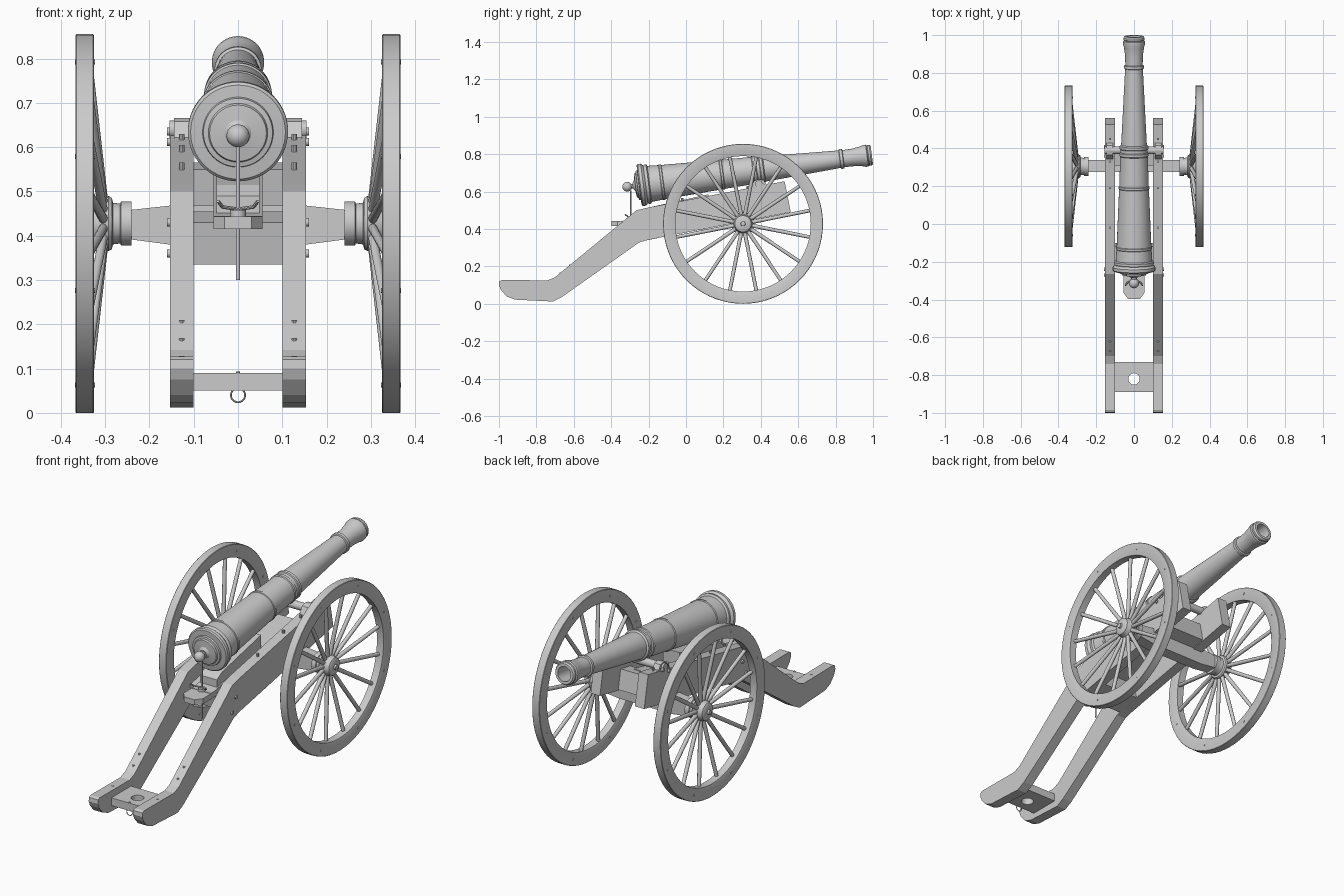
import bpy, bmesh
from math import pi, cos, sin, radians
from mathutils import Matrix, Vector


def finish(name, bm, smooth=True):
    bmesh.ops.recalc_face_normals(bm, faces=bm.faces)
    me = bpy.data.meshes.new(name)
    bm.to_mesh(me)
    bm.free()
    ob = bpy.data.objects.new(name, me)
    bpy.context.collection.objects.link(ob)
    if smooth:
        bpy.ops.object.select_all(action='DESELECT')
        ob.select_set(True)
        bpy.context.view_layer.objects.active = ob
        bpy.ops.object.shade_smooth_by_angle(angle=radians(32))
    return ob


def lathe(name, profile, matrix, seg=48):
    """Revolve (along, radius) points about local z, then place with matrix."""
    bm = bmesh.new()
    vs = [bm.verts.new((r, 0, s)) for s, r in profile]
    es = [bm.edges.new(p) for p in zip(vs, vs[1:])]
    bmesh.ops.spin(bm, geom=vs + es, cent=(0, 0, 0), axis=(0, 0, 1),
                   angle=2 * pi, steps=seg, use_duplicate=False)
    bmesh.ops.remove_doubles(bm, verts=bm.verts, dist=1e-5)
    bm.transform(matrix)
    return finish(name, bm)


def extrude(name, pts, lo, hi, axis):
    """Extrude a 2D outline along axis 'x' (y,z points), 'y' (x,z) or 'z' (x,y)."""
    place = {'x': lambda a, b: (lo, a, b), 'y': lambda a, b: (a, lo, b),
             'z': lambda a, b: (a, b, lo)}[axis]
    d = {'x': (hi - lo, 0, 0), 'y': (0, hi - lo, 0), 'z': (0, 0, hi - lo)}[axis]
    bm = bmesh.new()
    f = bm.faces.new([bm.verts.new(place(*p)) for p in pts])
    g = bmesh.ops.extrude_face_region(bm, geom=[f])['geom']
    bmesh.ops.translate(bm, vec=d, verts=[v for v in g if isinstance(v, bmesh.types.BMVert)])
    return finish(name, bm, False)


def along(a, b):
    a, b = Vector(a), Vector(b)
    return Matrix.Translation(a) @ (b - a).to_track_quat('Z', 'Y').to_matrix().to_4x4()


def rod(name, a, b, r, seg=16, r2=None):
    n = (Vector(b) - Vector(a)).length
    return lathe(name, [(0, 0), (0, r), (n, r2 or r), (n, 0)], along(a, b), seg)


def ring(name, centre, R, r, plane='y'):
    pts = [(r * sin(i * pi / 5), R + r * cos(i * pi / 5)) for i in range(11)]
    d = Vector((0, 1, 0)) if plane == 'y' else Vector((0, 0, 1))
    c = Vector(centre)
    return lathe(name, pts, along(c, c + d), 24)


# Barrel, bored at the muzzle, with rings and breech mouldings
tilt = radians(7.4)
breech = Vector((0, -0.25, 0.634))
axis = Vector((0, cos(tilt), sin(tilt)))
barrel_m = along(breech, breech + axis)
barrel = [(-0.035, 0), (-0.034, 0.018), (-0.024, 0.03), (-0.02, 0.064), (-0.012, 0.067),
          (-0.01, 0.078), (-0.002, 0.08), (0.0, 0.107), (0.006, 0.113), (0.022, 0.113),
          (0.028, 0.108), (0.034, 0.102), (0.04, 0.106), (0.05, 0.106), (0.056, 0.097),
          (0.115, 0.093), (0.118, 0.096), (0.128, 0.096), (0.131, 0.092),
          (0.438, 0.079), (0.441, 0.082), (0.451, 0.082), (0.454, 0.078),
          (0.612, 0.073), (0.616, 0.077), (0.63, 0.077), (0.634, 0.072),
          (0.65, 0.072), (0.654, 0.076), (0.668, 0.076), (0.674, 0.068),
          (1.08, 0.047), (1.083, 0.053), (1.098, 0.053), (1.101, 0.046),
          (1.15, 0.047), (1.195, 0.053), (1.215, 0.059), (1.228, 0.059), (1.232, 0.053),
          (1.236, 0.056), (1.246, 0.056), (1.254, 0.050), (1.254, 0.037), (0.6, 0.037), (0.59, 0)]
lathe("barrel", barrel, barrel_m, 56)
knob = [(-0.065 - 0.026 * cos(i * pi / 12), 0.026 * sin(i * pi / 12)) for i in range(11)]
lathe("breech_knob", knob + [(-0.035, 0.012), (-0.028, 0.018), (-0.028, 0)], barrel_m, 32)
rod("trunnion", (-0.155, 0.39, 0.64), (0.155, 0.39, 0.64), 0.02, 24)

# Carriage cheeks and their hardware
cheek = [(-0.985, 0.127), (-0.74, 0.125), (-0.70, 0.142), (-0.265, 0.50), (-0.20, 0.515),
         (0.527, 0.655), (0.56, 0.49), (-0.20, 0.342), (-0.25, 0.328), (-0.665, 0.035),
         (-0.71, 0.012), (-0.915, 0.022), (-0.96, 0.04), (-0.99, 0.075), (-1.0, 0.10), (-0.998, 0.12)]
for s, side in ((-1, "left"), (1, "right")):
    extrude(f"{side}_cheek", cheek, s * 0.10, s * 0.153, 'x')
    # trunnion cap strap following the slope of the cheek top
    extrude(f"{side}_trunnion_cap", [(0.31, 0.61), (0.345, 0.622), (0.365, 0.658), (0.39, 0.666),
            (0.415, 0.661), (0.43, 0.638), (0.47, 0.642), (0.47, 0.625), (0.31, 0.60)],
            s * 0.11, s * 0.145, 'x')
    for y, z in ((-0.24, 0.43), (-0.27, 0.36), (0.36, 0.612), (0.41, 0.635)):
        rod(f"{side}_side_bolt", (s * 0.15, y, z), (s * 0.16, y, z), 0.009, 12)
    for y, z in ((0.19, 0.585), (-0.02, 0.545), (0.33, 0.61), (0.45, 0.635)):
        rod(f"{side}_top_bolt", (s * 0.127, y, z), (s * 0.127, y, z + 0.02), 0.006, 10)
    for y, z in ((-0.62, 0.203), (-0.67, 0.162), (-0.84, 0.122)):
        rod(f"{side}_trail_bolt", (s * 0.127, y, z), (s * 0.127, y, z + 0.006), 0.006, 10)

# Cross pieces between the cheeks
extrude("rear_transom", [(-0.23, 0.335), (-0.10, 0.362), (-0.12, 0.455), (-0.25, 0.43)], -0.10, 0.10, 'x')
extrude("front_transom", [(0.33, 0.45), (0.41, 0.465), (0.39, 0.565), (0.31, 0.55)], -0.10, 0.10, 'x')

# Trail plate with round pintle hole, built as a bridged strip around the hole
bm = bmesh.new()
angles = [i * pi / 16 for i in range(32)]
loops = []
for z in (0.05, 0.09):
    inner = [bm.verts.new((0.03 * cos(a), -0.82 + 0.03 * sin(a), z)) for a in angles]
    outer = []
    for a in angles:
        k = 1 / max(abs(cos(a)), abs(sin(a)))
        outer.append(bm.verts.new((0.102 * k * cos(a), -0.81 + 0.08 * k * sin(a), z)))
    loops += [inner, outer]
for a, b in ((0, 1), (1, 3), (3, 2), (2, 0)):
    for i in range(32):
        j = (i + 1) % 32
        bm.faces.new((loops[a][i], loops[a][j], loops[b][j], loops[b][i]))
finish("trail_transom", bm, False)
ring("trail_ring", (0, -0.885, 0.04), 0.016, 0.002)
rod("ring_staple", (0, -0.885, 0.052), (0, -0.885, 0.094), 0.004, 10)

# Elevating bed, wedge and screw under the breech
extrude("elevating_bed", [(-0.27, 0.415), (-0.25, 0.42), (0.35, 0.53), (0.345, 0.56), (-0.26, 0.448),
                          (-0.28, 0.445), (-0.30, 0.445), (-0.30, 0.415)], -0.055, 0.055, 'x')
extrude("bed_tongue", [(-0.055, -0.30), (-0.055, -0.365), (-0.03, -0.398), (0.03, -0.398),
                       (0.055, -0.365), (0.055, -0.30)], 0.415, 0.443, 'z')
extrude("wedge_block", [(-0.24, 0.44), (-0.24, 0.49), (-0.2, 0.515), (0.12, 0.585), (0.12, 0.505)],
        -0.048, 0.048, 'x')
rod("elevating_screw", (0, -0.295, 0.30), (0, -0.295, 0.605), 0.0045, 12)
rod("screw_nut", (0, -0.295, 0.44), (0, -0.295, 0.458), 0.018, 16)
for s in (-1, 1):
    rod("screw_handle", (0, -0.295, 0.46), (s * 0.035, -0.31, 0.465), 0.004, 8)
    rod("screw_handle_tip", (s * 0.035, -0.31, 0.465), (s * 0.045, -0.325, 0.478), 0.004, 8)

# Axle beam with tapered arms
half = [(0.153, 0.468), (0.245, 0.458), (0.245, 0.392), (0.153, 0.38)]
extrude("axle_beam", half + [(-x, z) for x, z in reversed(half)], 0.275, 0.338, 'y')

# Wheels: rim, hub, sixteen dished spokes
cy, cz, R, N = 0.305, 0.4275, 0.4275, 16
hub = [(0.24, 0), (0.24, 0.05), (0.264, 0.05), (0.266, 0.045), (0.282, 0.047), (0.285, 0.058),
       (0.292, 0.062), (0.302, 0.06), (0.308, 0.052), (0.322, 0.047), (0.336, 0.044), (0.34, 0.037),
       (0.342, 0.02), (0.343, 0.013), (0.352, 0.012), (0.354, 0)]
rim = [(0.327, 0.362), (0.325, 0.366), (0.325, R - 0.002), (0.327, R), (0.365, R),
       (0.367, R - 0.002), (0.367, 0.366), (0.365, 0.362), (0.327, 0.362)]
for s, side in ((-1, "left"), (1, "right")):
    m = along((0, cy, cz), (s, cy, cz))
    lathe(f"{side}_wheel_rim", rim, m, 72)
    lathe(f"{side}_wheel_hub", hub, m, 40)
    for i in range(N):
        a = 2 * pi * (i + 0.5) / N
        d = Vector((0, cos(a), sin(a)))
        c = Vector((0, cy, cz))
        rod(f"{side}_spoke", c + d * 0.035 + Vector((s * 0.302, 0, 0)),
            c + d * 0.368 + Vector((s * 0.338, 0, 0)), 0.0105, 12, 0.0095)
        if i % 2 == 0:
            p = c + Vector((0, cos(a + pi / N), sin(a + pi / N))) * 0.395
            rod(f"{side}_rim_bolt", p + Vector((s * 0.323, 0, 0)), p + Vector((s * 0.3685, 0, 0)), 0.006, 10)
